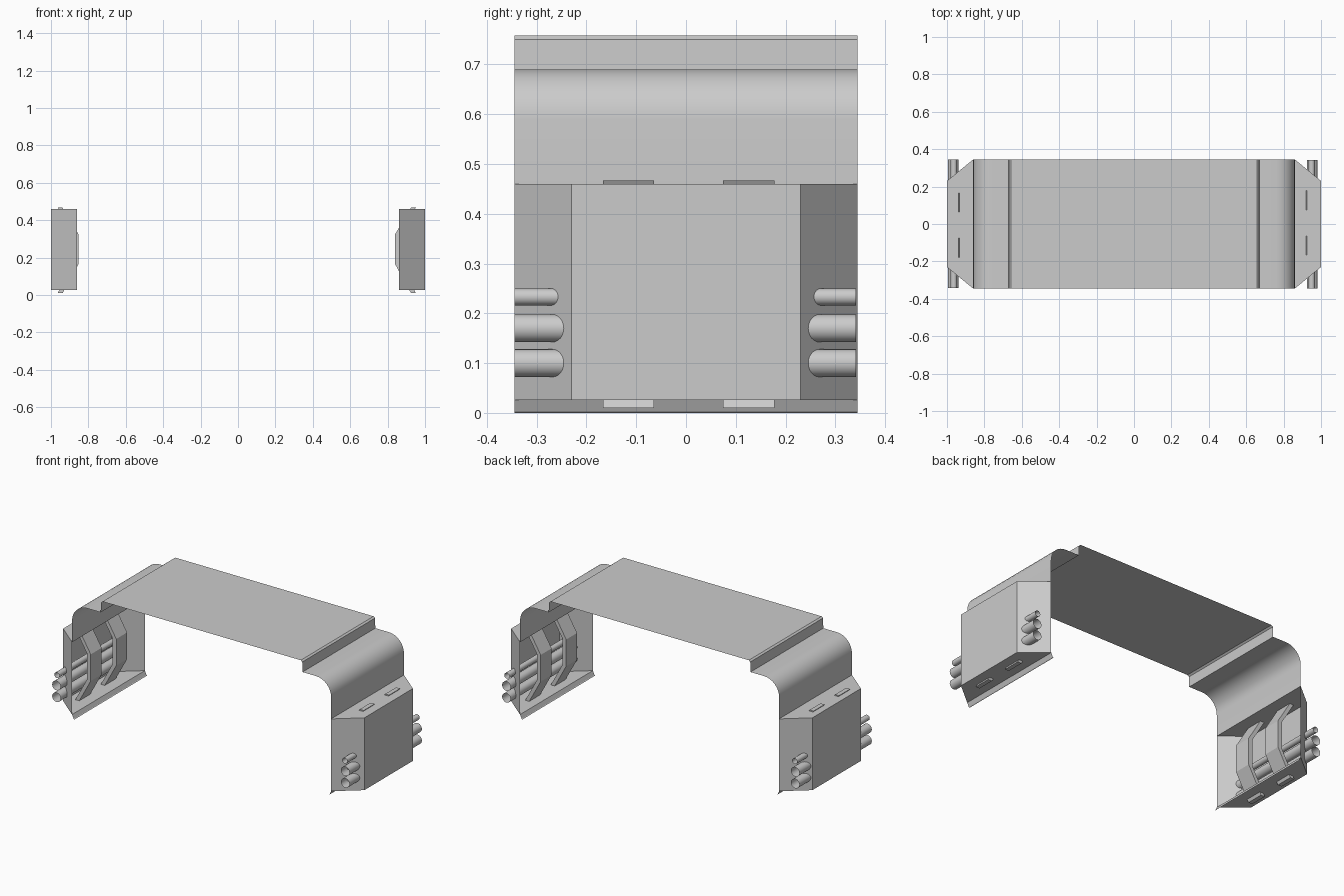
import bpy, bmesh, math

if "Cube" in bpy.data.objects:
    bpy.data.objects.remove(bpy.data.objects["Cube"])

W = 0.345  # half depth


def add_object(name, bm, turned, smooth=False):
    """Make an object; turned copies sit on the opposite (-x) side."""
    mesh = bpy.data.meshes.new(name)
    bm.to_mesh(mesh)
    bm.free()
    ob = bpy.data.objects.new(name, mesh)
    bpy.context.collection.objects.link(ob)
    if turned:
        ob.rotation_euler.z = math.pi
    if smooth:
        bpy.ops.object.select_all(action='DESELECT')
        ob.select_set(True)
        bpy.context.view_layer.objects.active = ob
        bpy.ops.object.shade_smooth_by_angle(angle=math.radians(25))
    return ob


def sheet(bm, profile, y0, y1):
    """Sweep an open x-z profile along y as a thin surface."""
    a = [bm.verts.new((x, y0, z)) for x, z in profile]
    b = [bm.verts.new((x, y1, z)) for x, z in profile]
    for i in range(len(profile) - 1):
        bm.faces.new((a[i], a[i + 1], b[i + 1], b[i]))


# Arched sheet: flat top, small step, rounded shoulders, vertical ends
half = [(0.658, 0.758), (0.668, 0.75), (0.670, 0.69)]
for i in range(9):
    t = math.radians(90 - 90 * i / 8)
    half.append((0.76 + 0.1 * math.cos(t), 0.59 + 0.1 * math.sin(t)))
half.append((0.86, 0.46))
profile = [(-x, z) for x, z in reversed(half)] + half
bm = bmesh.new()
sheet(bm, profile, -W, W)
add_object("arched_cover", bm, False, True)


def side_box(turned):
    side = "left" if turned else "right"
    shift = 0.013 if turned else 0.0

    # Side housing, open towards the middle
    bm = bmesh.new()
    plan = [(0.86, -W), (1.0, -0.23), (1.0, 0.23), (0.86, W)]
    lo = [bm.verts.new((x, y, 0.026)) for x, y in plan]
    hi = [bm.verts.new((x, y, 0.46)) for x, y in plan]
    for i in range(3):
        bm.faces.new((lo[i], lo[i + 1], hi[i + 1], hi[i]))
    bm.faces.new(hi)
    bm.faces.new(lo[::-1])
    add_object(side + "_housing", bm, turned)

    # Lower lip
    bm = bmesh.new()
    sheet(bm, [(0.86, 0.026), (0.849, 0.003), (0.845, 0.0)], -W, W)
    add_object(side + "_lower_lip", bm, turned)

    # Open tubes running through the housing
    for n, (x, z, r) in enumerate([(0.953, 0.10, 0.028), (0.953, 0.17, 0.028),
                                   (0.950, 0.233, 0.017)]):
        bm = bmesh.new()
        ring = [(x + shift + r * math.cos(t), z + r * math.sin(t))
                for t in (-2 * math.pi * i / 24 for i in range(25))]
        sheet(bm, ring, -W, W - 0.003)
        bmesh.ops.remove_doubles(bm, verts=bm.verts, dist=1e-5)
        add_object(f"{side}_tube_{n + 1}", bm, turned, True)

    # Bent straps whose tips poke through the top and bottom
    inner = [(0.925, 0.467), (0.840, 0.325), (0.840, 0.165), (0.925, 0.010)]
    outer = [(x + 0.026, z) for x, z in inner]
    for n, (y0, y1) in enumerate([(-0.167, -0.064), (0.074, 0.178)]):
        bm = bmesh.new()
        loop = [(x + shift, z) for x, z in inner + outer[::-1]]
        sheet(bm, loop + loop[:1], y0, y1)
        bmesh.ops.remove_doubles(bm, verts=bm.verts, dist=1e-5)
        bmesh.ops.holes_fill(bm, edges=[e for e in bm.edges if e.is_boundary])
        bmesh.ops.recalc_face_normals(bm, faces=bm.faces)
        add_object(f"{side}_strap_{n + 1}", bm, turned)


for turned in (False, True):
    side_box(turned)
